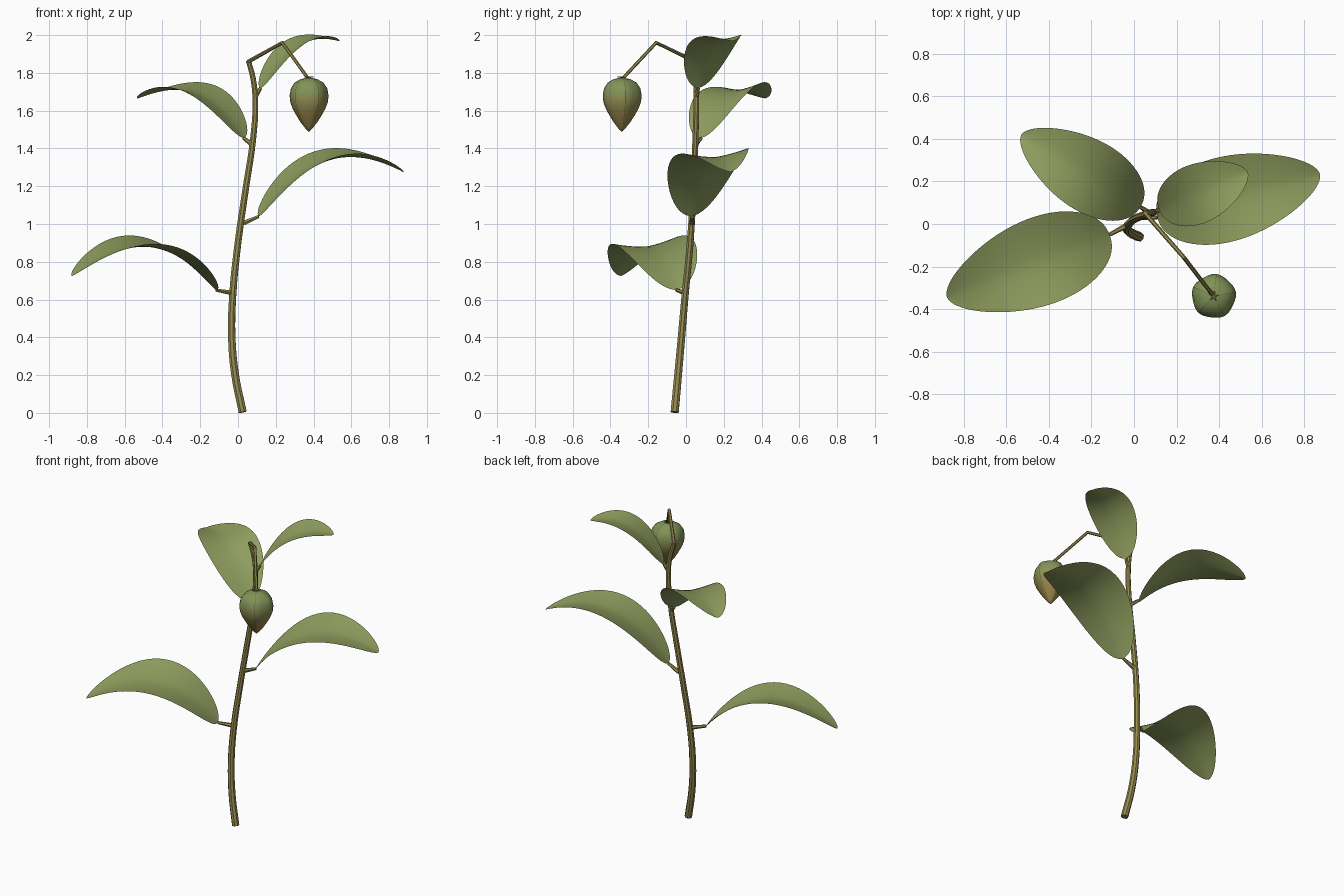
import bpy, bmesh, math
from mathutils import Vector

cube = bpy.data.objects.get("Cube")
if cube:
    bpy.data.objects.remove(cube, do_unlink=True)


def material(name, rgb):
    m = bpy.data.materials.new(name)
    m.use_nodes = True
    color = (*rgb, 1)
    m.diffuse_color = color
    bsdf = m.node_tree.nodes["Principled BSDF"]
    bsdf.inputs["Base Color"].default_value = color
    bsdf.inputs["Roughness"].default_value = 0.8
    return m


LEAF = material("leaf green", (0.28, 0.345, 0.115))
STEM = material("stem olive", (0.31, 0.26, 0.08))
BUD_GREEN = material("bud green", (0.22, 0.29, 0.095))
BUD_OLIVE = material("bud olive", (0.28, 0.275, 0.085))
BUD_OCHRE = material("bud ochre", (0.32, 0.245, 0.07))
SEAM = material("seam brown", (0.15, 0.11, 0.04))


def add_mesh(name, mesh, mats, smooth=True):
    for m in mats:
        mesh.materials.append(m)
    for p in mesh.polygons:
        p.use_smooth = smooth
    obj = bpy.data.objects.new(name, mesh)
    bpy.context.collection.objects.link(obj)


def tube(name, points, r0, r1, sides_res=1, curved=False):
    """Tapered round stalk along a path, turned into a mesh."""
    cu = bpy.data.curves.new(name, "CURVE")
    cu.dimensions = "3D"
    cu.bevel_depth = 1
    cu.bevel_resolution = sides_res
    cu.use_fill_caps = True
    cu.resolution_u = 4
    sp = cu.splines.new("BEZIER")
    sp.bezier_points.add(len(points) - 1)
    for i, (bp, co) in enumerate(zip(sp.bezier_points, points)):
        bp.co = co
        bp.handle_left_type = bp.handle_right_type = "AUTO" if curved else "VECTOR"
        bp.radius = r0 + (r1 - r0) * i / (len(points) - 1)
    temp = bpy.data.objects.new(name + " path", cu)
    bpy.context.collection.objects.link(temp)
    deps = bpy.context.evaluated_depsgraph_get()
    mesh = bpy.data.meshes.new_from_object(temp.evaluated_get(deps))
    bpy.data.objects.remove(temp, do_unlink=True)
    mesh.materials.clear()
    add_mesh(name, mesh, [STEM], smooth=False)


def leaf(name, base, tip, half_width, h1, h2, roll):
    """Arched, cupped oval blade; h1 and h2 lift the midrib."""
    base, tip = Vector(base), Vector(tip)
    rise = tip.z - base.z
    along = Vector((tip.x - base.x, tip.y - base.y, 0))
    side = Vector((-along.y, along.x, 0)).normalized()
    if side.y < 0:
        side = -side
    rows, cols = 32, 12
    bm = bmesh.new()
    grid = []
    for i in range(rows + 1):
        t = 0.5 - 0.5 * math.cos(math.pi * (0.01 + 0.985 * i / rows))
        s = 1 - t
        w = max(math.sin(math.pi * t ** 0.78), 0) ** 0.56
        z = 3 * s * s * t * h1 + 3 * s * t * t * h2 + t ** 3 * rise
        row = []
        for j in range(cols + 1):
            u = 2 * j / cols - 1
            lift = half_width * w * (0.18 * abs(u) ** 1.5 + roll * u)
            co = base + along * t + side * (u * w * half_width)
            row.append(bm.verts.new((co.x, co.y, base.z + z + lift)))
        grid.append(row)
    for a, b in zip(grid, grid[1:]):
        for j in range(cols):
            bm.faces.new((a[j], b[j], b[j + 1], a[j + 1]))
    bmesh.ops.recalc_face_normals(bm, faces=bm.faces)
    if sum(f.normal.z for f in bm.faces) < 0:
        bmesh.ops.reverse_faces(bm, faces=bm.faces)
    mesh = bpy.data.meshes.new(name)
    bm.to_mesh(mesh)
    bm.free()
    add_mesh(name, mesh, [LEAF])


# Main stem
tube("main_stem", [(0.025, -0.06, 0.004), (-0.015, -0.042, 0.2), (-0.033, -0.024, 0.4),
                   (-0.028, -0.005, 0.62), (0, 0.022, 0.9), (0.043, 0.04, 1.2),
                   (0.08, 0.05, 1.45), (0.092, 0.055, 1.65), (0.08, 0.054, 1.77),
                   (0.055, 0.048, 1.865)], 0.023, 0.014, 2, curved=True)

# Bent stalk carrying the bud
BUD = Vector((0.375, -0.34, 0))
tube("bud_stalk", [(0.055, 0.048, 1.86), (0.235, -0.158, 1.96), (BUD.x, BUD.y, 1.765)],
     0.011, 0.009)

# Leaves with their stalks: stem joint, base, tip, half width, midrib lifts, roll
LEAVES = {
    "lower_right": ((-0.03, -0.005, 0.635), (-0.115, -0.05, 0.65),
                    (-0.88, -0.345, 0.725), 0.207, 0.31, 0.28, 0.11),
    "middle_left": ((0.03, 0.033, 1.005), (0.11, 0.03, 1.04),
                    (0.875, 0.235, 1.275), 0.2, 0.36, 0.37, 0.08),
    "upper_right": ((0.075, 0.05, 1.42), (0.03, 0.08, 1.455),
                    (-0.53, 0.42, 1.665), 0.17, 0.31, 0.28, 0.08),
    "top_left": ((0.09, 0.055, 1.67), (0.12, 0.065, 1.72),
                 (0.535, 0.245, 1.968), 0.14, 0.25, 0.285, 0.04),
}
for name, (joint, base, tip, width, h1, h2, roll) in LEAVES.items():
    tube(name + "_leaf_stalk", [joint, base], 0.014, 0.009)
    leaf(name + "_leaf", base, tip, width, h1, h2, roll)

# Hanging five-sided bud: profile of radius and height, ridged at the seams
PROFILE = [(0.012, 1.774), (0.045, 1.767), (0.078, 1.748), (0.098, 1.718), (0.105, 1.68),
           (0.101, 1.645), (0.088, 1.61), (0.068, 1.575), (0.046, 1.54), (0.02, 1.507),
           (0.004, 1.49)]
STEPS = [-1, 1, 13, 25, 36, 47, 59]
TURN = 83
bm = bmesh.new()
rings = []
for r, z in PROFILE:
    ring = []
    for k in range(5):
        for step in STEPS:
            a = math.radians(TURN + 72 * k + step)
            rr = r * (0.98 + 0.03 * math.cos(math.radians(5 * step)))
            ring.append(bm.verts.new((BUD.x + rr * math.cos(a), BUD.y + rr * math.sin(a), z)))
    rings.append(ring)
count = len(rings[0])
for a, b in zip(rings, rings[1:]):
    for j in range(count):
        n = (j + 1) % count
        f = bm.faces.new((a[j], b[j], b[n], a[n]))
        z = f.calc_center_median().z
        f.material_index = 3 if j % len(STEPS) == 0 else 0 if z > 1.67 else 1 if z > 1.61 else 2
bm.faces.new(rings[0])
bm.faces.new(rings[-1]).material_index = 2
bmesh.ops.recalc_face_normals(bm, faces=bm.faces)
bud_mesh = bpy.data.meshes.new("bud")
bm.to_mesh(bud_mesh)
bm.free()
add_mesh("bud", bud_mesh, [BUD_GREEN, BUD_OLIVE, BUD_OCHRE, SEAM])

# Small pointed sepals around the top of the bud
for k in range(5):
    a = math.radians(TURN + 72 * k)
    out = Vector((math.cos(a), math.sin(a), 0))
    tube(f"sepal_{k + 1}", [BUD + Vector((0, 0, 1.777)), BUD + out * 0.025 + Vector((0, 0, 1.778))],
         0.005, 0.002)
